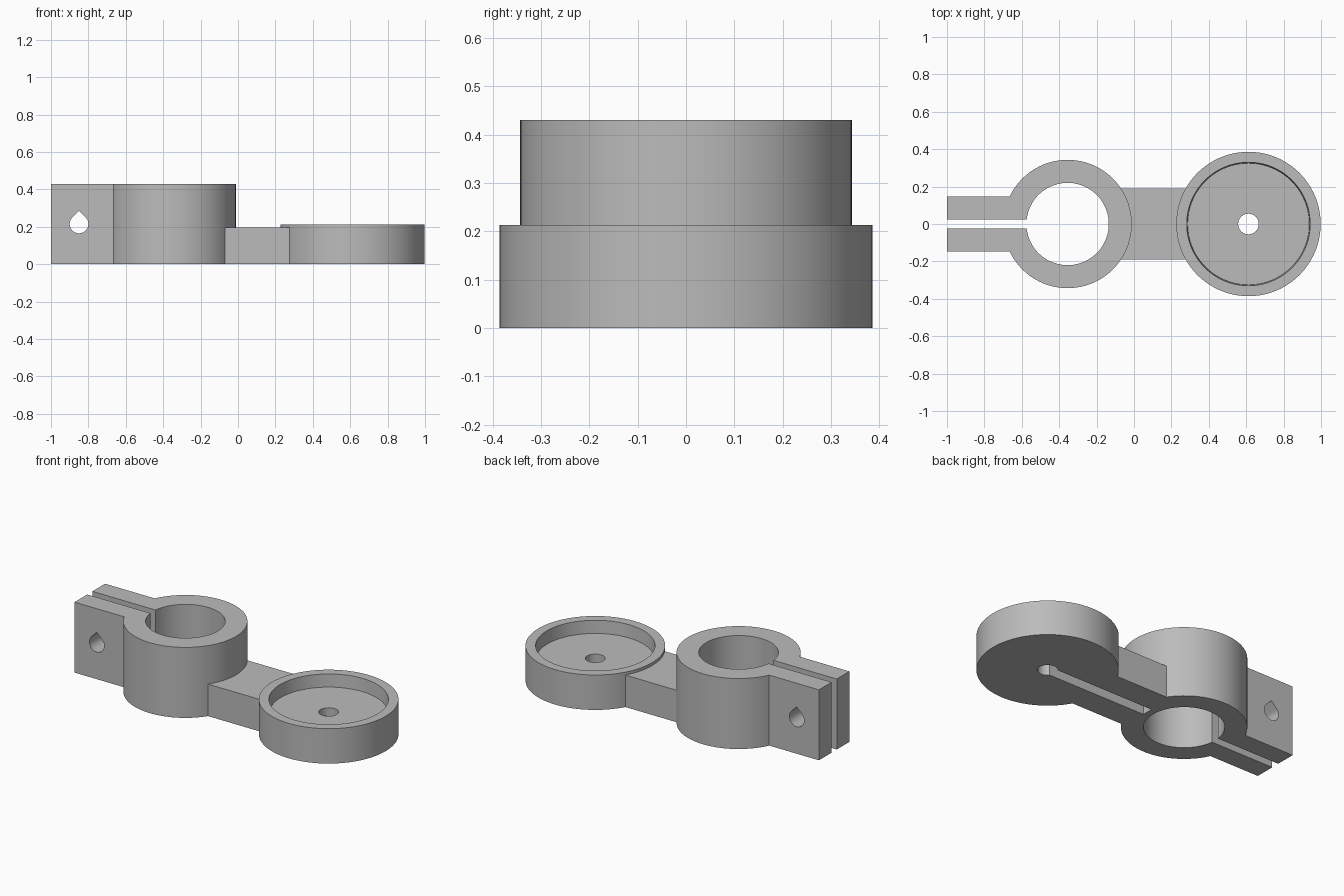
import bpy, bmesh, math

if "Cube" in bpy.data.objects:
    bpy.data.objects.remove(bpy.data.objects["Cube"])

grey = bpy.data.materials.new("plain grey")
grey.use_nodes = True
grey.diffuse_color = (0.5, 0.5, 0.5, 1)
grey.node_tree.nodes["Principled BSDF"].inputs["Base Color"].default_value = (0.5, 0.5, 0.5, 1)

RING_X, CUP_X = -0.355, 0.612
HEIGHT, CUP_HEIGHT = 0.43, 0.213
SEGMENTS = 96


def make_object(name, bm):
    bmesh.ops.recalc_face_normals(bm, faces=bm.faces)
    mesh = bpy.data.meshes.new(name)
    bm.to_mesh(mesh)
    bm.free()
    mesh.materials.append(grey)
    obj = bpy.data.objects.new(name, mesh)
    bpy.context.collection.objects.link(obj)
    return obj


def lathe(name, x, profile):
    """Revolve a closed (radius, height) profile around a vertical axis at x."""
    bm = bmesh.new()
    loops = []
    for i in range(SEGMENTS):
        a = 2 * math.pi * i / SEGMENTS
        loops.append([bm.verts.new((x + r * math.cos(a), r * math.sin(a), z)) for r, z in profile])
    n = len(profile)
    for i in range(SEGMENTS):
        p, q = loops[i], loops[(i + 1) % SEGMENTS]
        for j in range(n):
            k = (j + 1) % n
            bm.faces.new((p[j], q[j], q[k], p[k]))
    return make_object(name, bm)


def prism(name, outline, offset):
    """Extrude a planar outline along an offset vector."""
    bm = bmesh.new()
    face = bm.faces.new([bm.verts.new(p) for p in outline])
    ext = bmesh.ops.extrude_face_region(bm, geom=[face], use_keep_orig=True)
    verts = [g for g in ext["geom"] if isinstance(g, bmesh.types.BMVert)]
    bmesh.ops.translate(bm, verts=verts, vec=offset)
    return make_object(name, bm)


def box(name, x0, x1, y0, y1, z0, z1):
    outline = [(x0, y0, z0), (x1, y0, z0), (x1, y1, z0), (x0, y1, z0)]
    return prism(name, outline, (0, 0, z1 - z0))


def cut(obj, cutter):
    mod = obj.modifiers.new("cut", 'BOOLEAN')
    mod.operation = 'DIFFERENCE'
    mod.solver = 'EXACT'
    mod.object = cutter
    bpy.context.view_layer.objects.active = obj
    bpy.ops.object.modifier_apply(modifier=mod.name)


# Clamp ring, shallow cup and the bridge between them
ring = lathe("clamp_ring", RING_X, [(0.22, 0), (0.343, 0), (0.343, HEIGHT), (0.22, HEIGHT)])
cup = lathe("cup", CUP_X, [(0.055, 0), (0.386, 0), (0.386, CUP_HEIGHT),
                           (0.33, CUP_HEIGHT), (0.325, 0.135), (0.055, 0.135)])
bridge = box("bridge", -0.1, 0.278, -0.19, 0.19, 0, 0.195)

# Pair of clamp lugs
lugs = [box(name, -1, -0.6, min(s * 0.025, s * 0.147), max(s * 0.025, s * 0.147), 0, HEIGHT)
        for name, s in (("left_lug", 1), ("right_lug", -1))]

# Split in the ring, and the wire channel underneath
split = box("split_cutter", -1.1, -0.4, -0.025, 0.025, -0.1, 0.6)
channel = box("channel_cutter", -0.095, CUP_X, -0.034, 0.034, -0.1, 0.09)

# Teardrop bolt hole: three quarters of a circle plus a point on top
r, hole_x, hole_z = 0.05, -0.85, 0.215
teardrop = [(hole_x, -0.3, hole_z + r * math.sqrt(2))]
for i in range(25):
    a = math.radians(135 + 270 * i / 24)
    teardrop.append((hole_x + r * math.cos(a), -0.3, hole_z + r * math.sin(a)))
bolt = prism("bolt_cutter", teardrop, (0, 0.6, 0))

cut(ring, split)
for part in (ring, bridge, cup):
    cut(part, channel)
for lug in lugs:
    cut(lug, bolt)
for helper in (split, channel, bolt):
    bpy.data.objects.remove(helper)

# Smooth round walls, keep the machined edges sharp
bpy.ops.object.select_all(action='DESELECT')
for part in [ring, cup, bridge] + lugs:
    part.select_set(True)
bpy.context.view_layer.objects.active = ring
bpy.ops.object.shade_smooth_by_angle(angle=math.radians(30))
